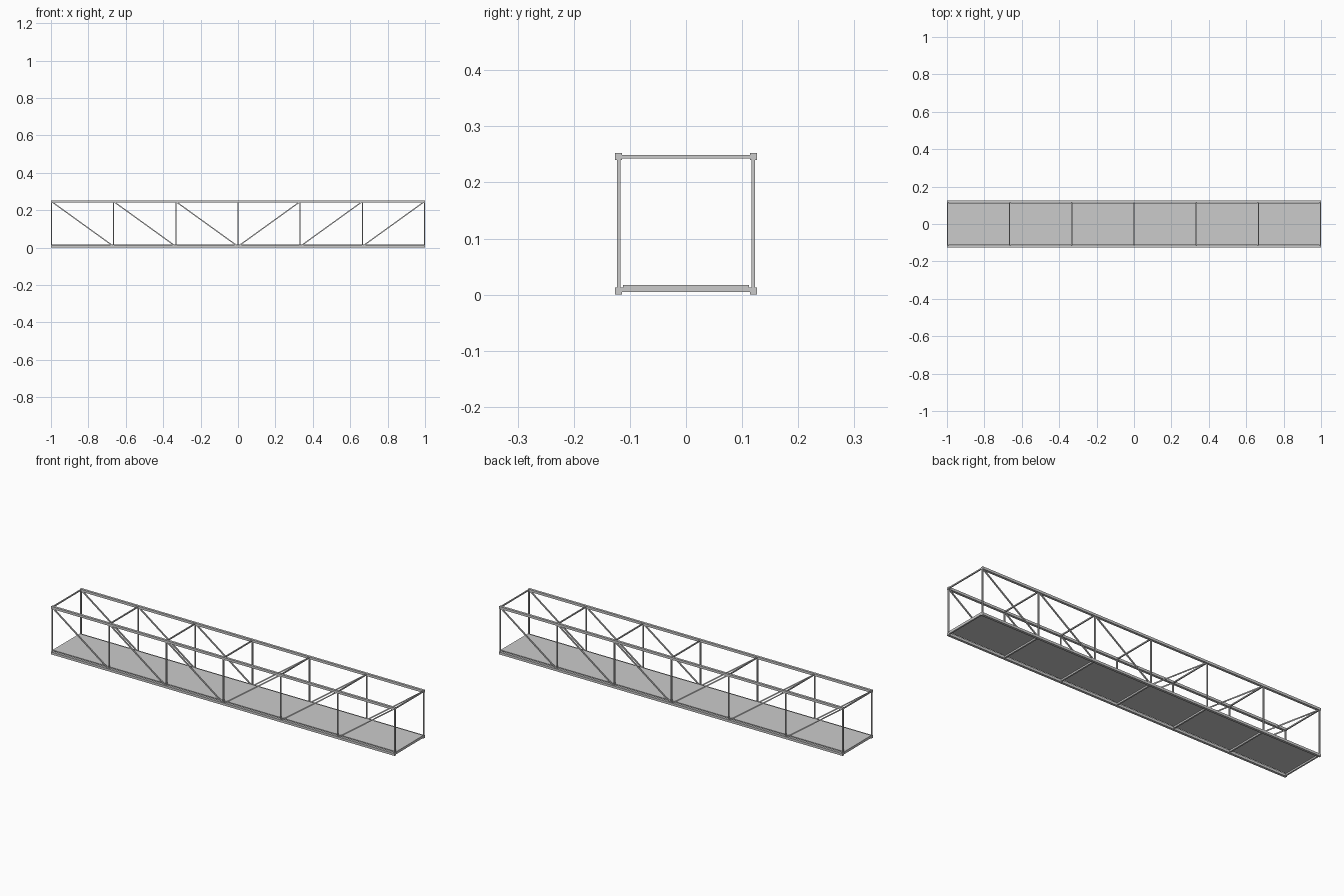
import bpy
from mathutils import Vector, Matrix

if "Cube" in bpy.data.objects:
    bpy.data.objects.remove(bpy.data.objects["Cube"])

HALF, Y = 0.997, 0.12          # end frame position, truss plane offset
ZB, ZT = 0.0062, 0.246         # bottom and top chord centres
CHORD, BAR, BEAM = 0.0125, 0.006, 0.008
PANELS = 6


def box(name, size, loc, rot=None):
    bpy.ops.mesh.primitive_cube_add(size=1)
    ob = bpy.context.object
    ob.name = name
    m = Matrix.LocRotScale(Vector(loc), rot, Vector(size))
    ob.data.transform(m)
    return ob


def bar(name, a, b, t):
    """Square bar of thickness t from a to b."""
    a, b = Vector(a), Vector(b)
    d = b - a
    rot = d.to_track_quat('X', 'Z')
    return box(name, (d.length, t, t), (a + b) / 2, rot)


xs = [-HALF + 2 * HALF * i / PANELS for i in range(PANELS + 1)]

for side, y in (("front", -Y), ("back", Y)):
    # Long chords
    bar(f"{side}_bottom_chord", (-1, y, ZB), (1, y, ZB), CHORD)
    bar(f"{side}_top_chord", (-1, y, ZT), (1, y, ZT), CHORD)
    # Posts
    for i, x in enumerate(xs):
        bar(f"{side}_post_{i}", (x, y, ZB), (x, y, ZT), BAR)
    # Diagonals sloping down toward midspan
    for i in range(PANELS):
        outer, inner = (xs[i], xs[i + 1]) if i < PANELS // 2 else (xs[i + 1], xs[i])
        bar(f"{side}_diagonal_{i}", (outer, y, ZT), (inner, y, ZB), BAR)

# Cross members
for i, x in enumerate(xs):
    bar(f"top_strut_{i}", (x, -Y, ZT), (x, Y, ZT), BAR)
    xb = max(-1 + BEAM / 2, min(1 - BEAM / 2, x))
    bar(f"floor_beam_{i}", (xb, -Y, 0.0085), (xb, Y, 0.0085), BEAM)

# Walking deck
box("deck", (2.0, 0.225, 0.005), (0, 0, 0.015))
